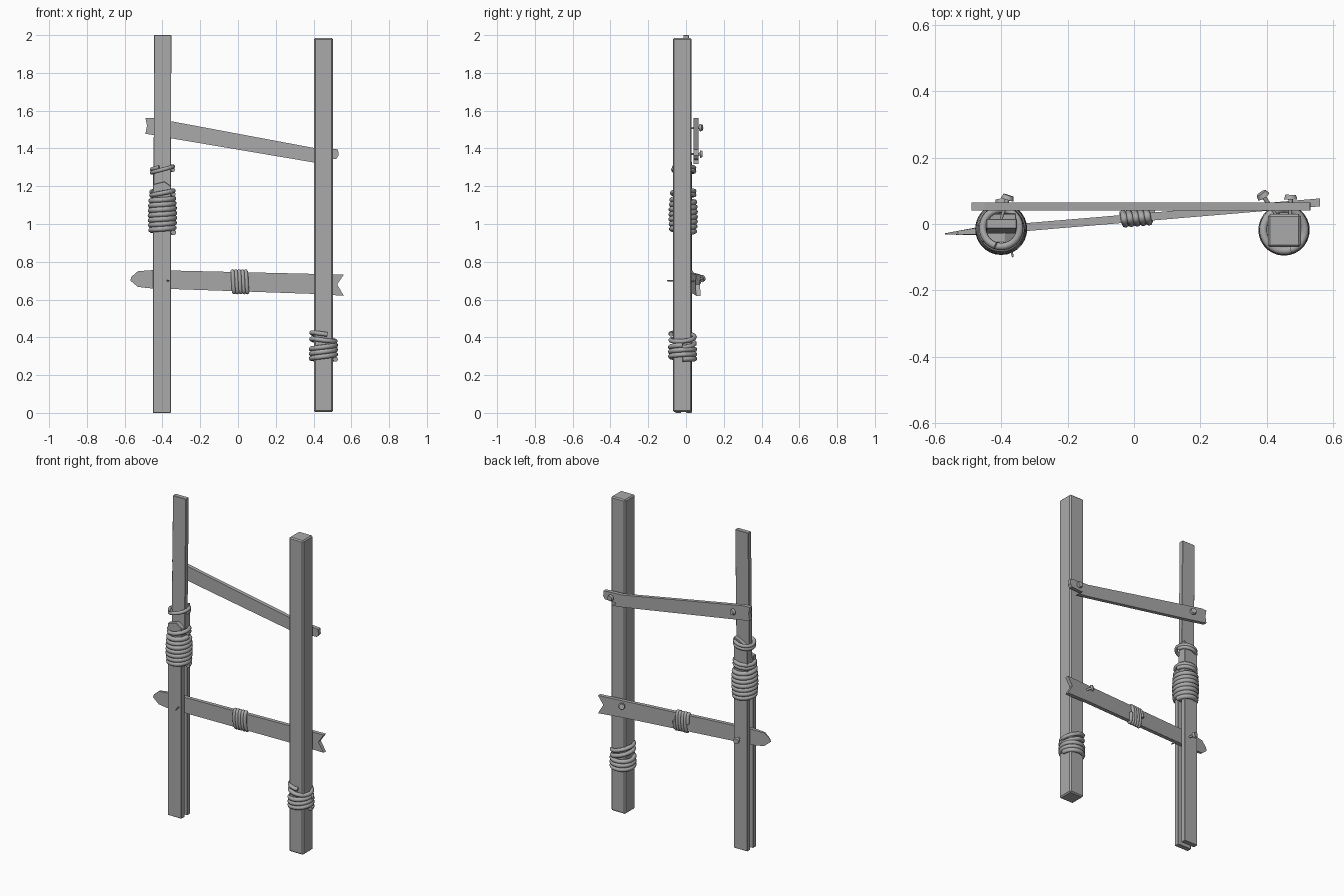
import bpy, bmesh, math
from mathutils import Vector, Matrix

if "Cube" in bpy.data.objects:
    bpy.data.objects.remove(bpy.data.objects["Cube"])

grey = bpy.data.materials.new("plain grey")
grey.use_nodes = True
COLOUR = (0.4, 0.4, 0.4, 1)
grey.diffuse_color = COLOUR
grey.node_tree.nodes["Principled BSDF"].inputs["Base Color"].default_value = COLOUR


def finish(name, bm, bevel=0.0, smooth=False):
    bmesh.ops.recalc_face_normals(bm, faces=bm.faces)
    mesh = bpy.data.meshes.new(name)
    bm.to_mesh(mesh)
    bm.free()
    mesh.materials.append(grey)
    ob = bpy.data.objects.new(name, mesh)
    bpy.context.collection.objects.link(ob)
    if bevel:
        mod = ob.modifiers.new("worn edges", "BEVEL")
        mod.width, mod.segments = bevel, 1
    if smooth:
        bpy.ops.object.select_all(action="DESELECT")
        ob.select_set(True)
        bpy.context.view_layer.objects.active = ob
        bpy.ops.object.shade_smooth_by_angle(angle=math.radians(40))
    return ob


def board(name, outline, centre, thickness, bevel=0.0):
    """Extrude an x-z outline in y; centre(x, z) gives the mid depth, thickness(x) the depth."""
    bm = bmesh.new()
    layers = [[bm.verts.new((x, centre(x, z) + side * thickness(x) / 2, z)) for x, z in outline]
              for side in (-1, 1)]
    bm.faces.new(layers[0])
    bm.faces.new(layers[1][::-1])
    n = len(outline)
    for i in range(n):
        j = (i + 1) % n
        bm.faces.new((layers[0][i], layers[0][j], layers[1][j], layers[1][i]))
    return finish(name, bm, bevel)


def rope(name, path, radius):
    curve = bpy.data.curves.new(name, "CURVE")
    curve.dimensions = "3D"
    curve.bevel_depth, curve.bevel_resolution = radius, 2
    curve.use_fill_caps = True
    spline = curve.splines.new("POLY")
    spline.points.add(len(path) - 1)
    for point, co in zip(spline.points, path):
        point.co = (*co, 1)
    curve.materials.append(grey)
    ob = bpy.data.objects.new(name, curve)
    bpy.context.collection.objects.link(ob)
    bpy.ops.object.select_all(action="DESELECT")
    ob.select_set(True)
    bpy.context.view_layer.objects.active = ob
    bpy.ops.object.convert(target="MESH")
    bpy.ops.object.shade_smooth_by_angle(angle=math.radians(60))


def post_coil(x, y, z0, z1, turns, radius, bulge=0.0, tilt=0.0, steps=28):
    """Upright coil; tilt slopes the turns across x, bulge swells the middle."""
    path = []
    total = int(turns * steps)
    for i in range(total + 1):
        t = i / total
        a = math.tau * turns * t
        r = radius + bulge * math.sin(math.pi * t)
        path.append((x + r * math.cos(a), y + r * math.sin(a),
                     z0 + (z1 - z0) * t + tilt * math.cos(a)))
    return path


def nail(name, head, tip):
    """Pointed nail with a wide flat head."""
    head, tip = Vector(head), Vector(tip)
    axis = head - tip
    turn = axis.to_track_quat("Z", "Y").to_matrix().to_4x4()
    bm = bmesh.new()
    bmesh.ops.create_cone(bm, cap_ends=True, segments=10, radius1=0.003, radius2=0.008,
                          depth=axis.length, matrix=Matrix.Translation((head + tip) / 2) @ turn)
    bmesh.ops.create_cone(bm, cap_ends=True, segments=12, radius1=0.02, radius2=0.016,
                          depth=0.014, matrix=Matrix.Translation(head) @ turn)
    finish(name, bm, smooth=True)


# Solid square post on the left
post = board("left_post", [(0.403, 0.005), (0.503, 0.005), (0.503, 1.985), (0.403, 1.985)],
             lambda x, z: -0.02, lambda x: 0.1, 0.007)

# Split post on the right: two lower planks around a taller middle one
board("right_post_front_plank",
      [(-0.45, 0), (-0.355, 0), (-0.355, 1.2), (-0.39, 1.225), (-0.45, 1.21)],
      lambda x, z: -0.041, lambda x: 0.03, 0.002)
board("right_post_back_plank",
      [(-0.45, 0), (-0.355, 0), (-0.355, 1.33), (-0.4, 1.31), (-0.45, 1.28)],
      lambda x, z: 0.016, lambda x: 0.03, 0.002)
board("right_post_middle_plank",
      [(-0.447, 0.95), (-0.355, 0.95), (-0.353, 2.0), (-0.445, 2.0)],
      lambda x, z: -0.013 + 0.013 * (z - 0.95), lambda x: 0.029, 0.002)

# Upper rail, sloping down to the left, with broken ends
board("upper_rail",
      [(-0.49, 1.562), (-0.482, 1.52), (-0.49, 1.478), (-0.35, 1.453), (0.4, 1.326),
       (0.47, 1.318), (0.44, 1.34), (0.52, 1.345), (0.532, 1.362), (0.53, 1.395),
       (0.5, 1.398), (0.4, 1.403), (-0.45, 1.562)],
      lambda x, z: 0.053, lambda x: 0.024)


# Lower rail, slanting through the split post, forked left end and splintered right end
def lower_depth(x, z=0):
    return 0.018 + 0.084 * x


board("lower_rail",
      [(-0.57, 0.70), (-0.53, 0.667), (-0.47, 0.66), (0.4, 0.63), (0.56, 0.62),
       (0.525, 0.68), (0.56, 0.732), (0.4, 0.736), (-0.45, 0.756), (-0.53, 0.75), (-0.565, 0.72)],
      lower_depth, lambda x: 0.024 * min(1, max(0.15, (x + 0.58) / 0.1)))

# Rope bindings on the posts
rope("right_post_binding", post_coil(-0.4, -0.015, 0.955, 1.135, 7, 0.059, 0.005), 0.0145)
rope("right_post_binding_end", post_coil(-0.4, -0.015, 1.15, 1.18, 1.6, 0.058, 0, 0.008), 0.0125)
rope("right_post_upper_loop", post_coil(-0.4, -0.012, 1.275, 1.305, 1.7, 0.056, 0, 0.012), 0.011)
rope("left_post_binding", post_coil(0.452, -0.018, 0.28, 0.355, 3, 0.064, 0, 0.004), 0.0135)
rope("left_post_loose_loops", post_coil(0.452, -0.018, 0.36, 0.42, 1.8, 0.063, 0, -0.014), 0.0125)

# Flattened rope binding around the lower rail
TURNS, STEPS = 5, 28
wrap = []
for i in range(TURNS * STEPS + 1):
    t = i / (TURNS * STEPS)
    a = math.tau * TURNS * t
    x = -0.034 + 0.088 * t
    wrap.append((x, lower_depth(x) + 0.0165 * math.cos(a), 0.694 + 0.056 * math.sin(a)))
rope("lower_rail_binding", wrap, 0.0105)

# Nails
nail("upper_right_nail", (-0.38, 0.08, 1.51), (-0.405, 0.0, 1.505))
nail("upper_left_nail", (0.472, 0.081, 1.37), (0.47, 0.0, 1.37))
nail("lower_left_nail", (0.387, 0.088, 0.712), (0.44, 0.01, 0.69))
nail("lower_right_nail", (-0.4, 0.07, 0.70), (-0.365, -0.1, 0.70))
